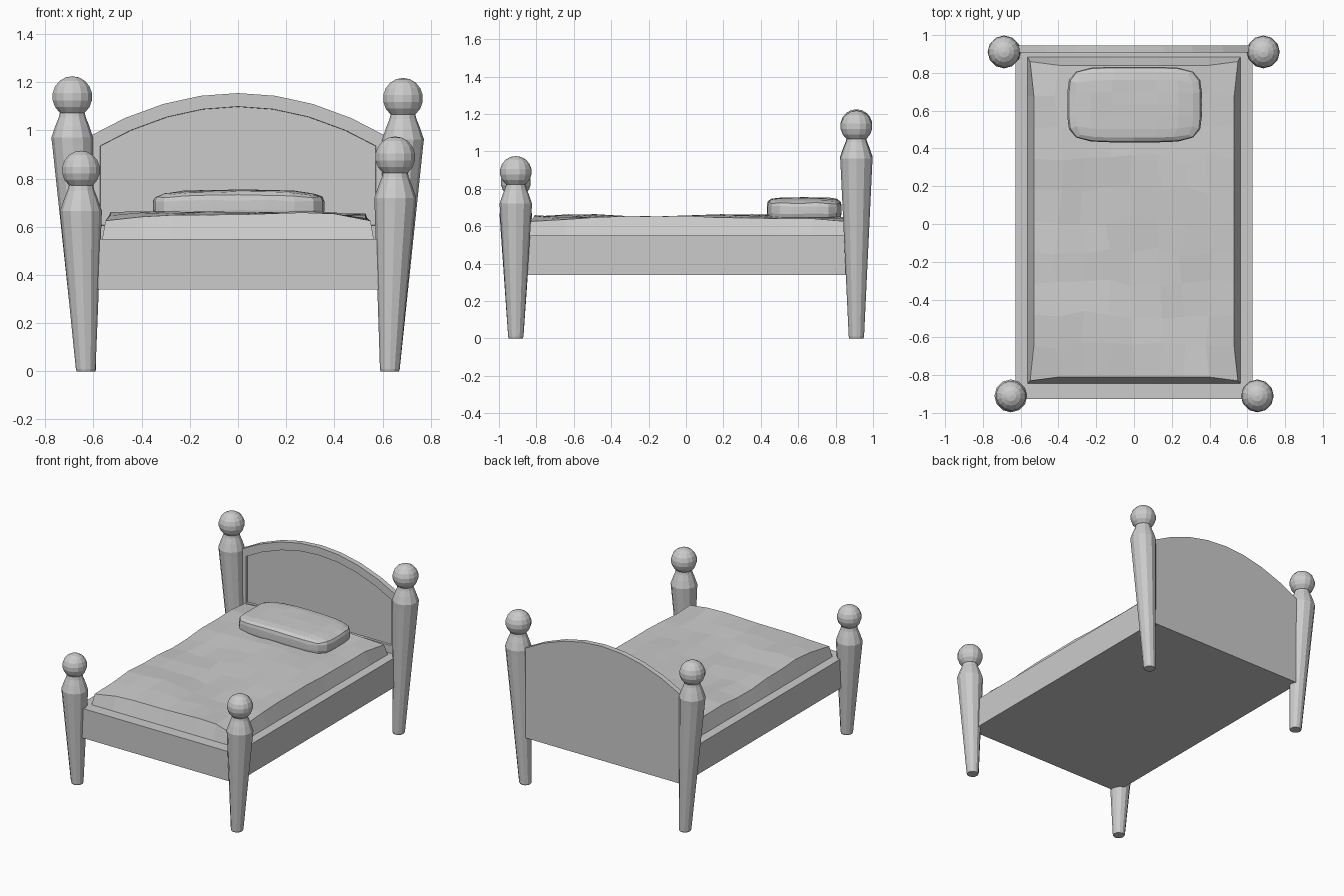
import bpy, bmesh, math, random
from mathutils import Vector

if "Cube" in bpy.data.objects:
    bpy.data.objects.remove(bpy.data.objects["Cube"])

random.seed(4)
mat = bpy.data.materials.new("plain grey")
mat.diffuse_color = (0.6, 0.6, 0.6, 1)
mat.use_nodes = True
mat.node_tree.nodes["Principled BSDF"].inputs["Base Color"].default_value = mat.diffuse_color


def finish(bm, name):
    bmesh.ops.recalc_face_normals(bm, faces=bm.faces[:])
    me = bpy.data.meshes.new(name)
    bm.to_mesh(me)
    bm.free()
    me.materials.append(mat)
    ob = bpy.data.objects.new(name, me)
    bpy.context.collection.objects.link(ob)
    return ob


# Tapered, outward-leaning post with a ball on top
def post(name, x_foot, x_top, y, ball_z, ball_r, sides=12):
    bm = bmesh.new()
    s = ball_z - 0.17                      # shoulder height
    profile = [(0, 0.038), (0.01, 0.041), (s - 0.03, 0.085), (s, 0.087),
               (s + 0.05, 0.07), (s + 0.085, 0.056), (s + 0.11, 0.05)]
    rings = []
    for z, r in profile:
        cx = x_foot + (x_top - x_foot) * min(z / s, 1)
        rings.append([bm.verts.new((cx + r * math.cos(math.tau * i / sides),
                                    y + r * math.sin(math.tau * i / sides), z))
                      for i in range(sides)])
    for a, b in zip(rings, rings[1:]):
        for i in range(sides):
            j = (i + 1) % sides
            bm.faces.new((a[i], a[j], b[j], b[i]))
    bm.faces.new(rings[0])
    bm.faces.new(rings[-1])
    ball = bmesh.ops.create_uvsphere(bm, u_segments=14, v_segments=9, radius=ball_r)
    bmesh.ops.translate(bm, verts=ball["verts"], vec=(x_top, y, ball_z))
    finish(bm, name)


post("back_left_post", -0.63, -0.688, 0.911, 1.140, 0.085)
post("back_right_post", 0.63, 0.685, 0.911, 1.133, 0.085)
post("front_left_post", -0.632, -0.652, -0.910, 0.835, 0.081)
post("front_right_post", 0.63, 0.653, -0.910, 0.890, 0.085)

# Bed frame
bm = bmesh.new()
bmesh.ops.create_cube(bm, size=1)
for v in bm.verts:
    v.co = (v.co.x * 1.257, 0.0095 + v.co.y * 1.871, 0.445 + v.co.z * 0.21)
finish(bm, "bed_frame")

# Arched headboard with a recessed front panel
bm = bmesh.new()
xs = [-0.628, -0.47, -0.31, -0.155, 0, 0.155, 0.31, 0.47, 0.628]
outline = [(-0.628, 0.55)] + [(x, 1.155 - 0.47 * x * x) for x in xs] + [(0.628, 0.55)]
front = bm.faces.new([bm.verts.new((x, 0.908, z)) for x, z in outline])
ext = bmesh.ops.extrude_face_region(bm, geom=[front], use_keep_orig=True)
for v in ext["geom"]:
    if isinstance(v, bmesh.types.BMVert):
        v.co.y = 0.945
bmesh.ops.recalc_face_normals(bm, faces=bm.faces[:])
panel = [f for f in bm.faces if f.normal.y < -0.9]
bmesh.ops.inset_individual(bm, faces=panel, thickness=0.056, use_even_offset=True)
rec = bmesh.ops.inset_individual(bm, faces=panel, thickness=0.001)
for v in panel[0].verts:
    v.co.y = 0.924
finish(bm, "headboard")

# Rumpled mattress: wavy top with sloping sides
bm = bmesh.new()
bmesh.ops.create_grid(bm, x_segments=8, y_segments=10, size=1)
for v in bm.verts:
    u, w = v.co.x, v.co.y
    edge = max(abs(u), abs(w)) > 0.99
    corner = min(abs(u), abs(w)) > 0.99
    z = 0.652 + 0.008 * math.sin(5 * w + 2 * u) + random.uniform(-0.006, 0.006)
    if edge:
        z -= 0.004
    if corner:
        z = 0.625
    grow = 0.02 if corner else 0
    x = u * (0.53 + grow) + (0 if edge else random.uniform(-0.025, 0.025))
    y = 0.015 + w * (0.825 + grow) + (0 if edge else random.uniform(-0.025, 0.025))
    v.co = (x, y, z)
rim = [e for e in bm.edges if e.is_boundary]
skirt = bmesh.ops.extrude_edge_only(bm, edges=rim)
low = [g for g in skirt["geom"] if isinstance(g, bmesh.types.BMVert)]
for v in low:
    u, w = v.co.x, v.co.y - 0.018
    if abs(u) > 0.525:
        u = math.copysign(0.564, u)
    if abs(w) > 0.815:
        w = math.copysign(0.865, w)
    v.co = (u, w + 0.02, 0.549)
finish(bm, "mattress")

# Pillow: softened block with slight dents
bm = bmesh.new()
bmesh.ops.create_cube(bm, size=2)
bmesh.ops.subdivide_edges(bm, edges=bm.edges[:], cuts=5, use_grid_fill=True)
for v in bm.verts:
    p = v.co.copy()
    n = sum(abs(c) ** 5 for c in p) ** 0.2
    p /= n
    sag = 1 - 0.16 * p.x * p.x if p.z > 0 else 1
    v.co = Vector((0.003 + 0.356 * p.x, 0.632 + 0.2 * p.y,
                   0.688 + 0.065 * p.z * sag + random.uniform(-0.003, 0.003)))
finish(bm, "pillow")
